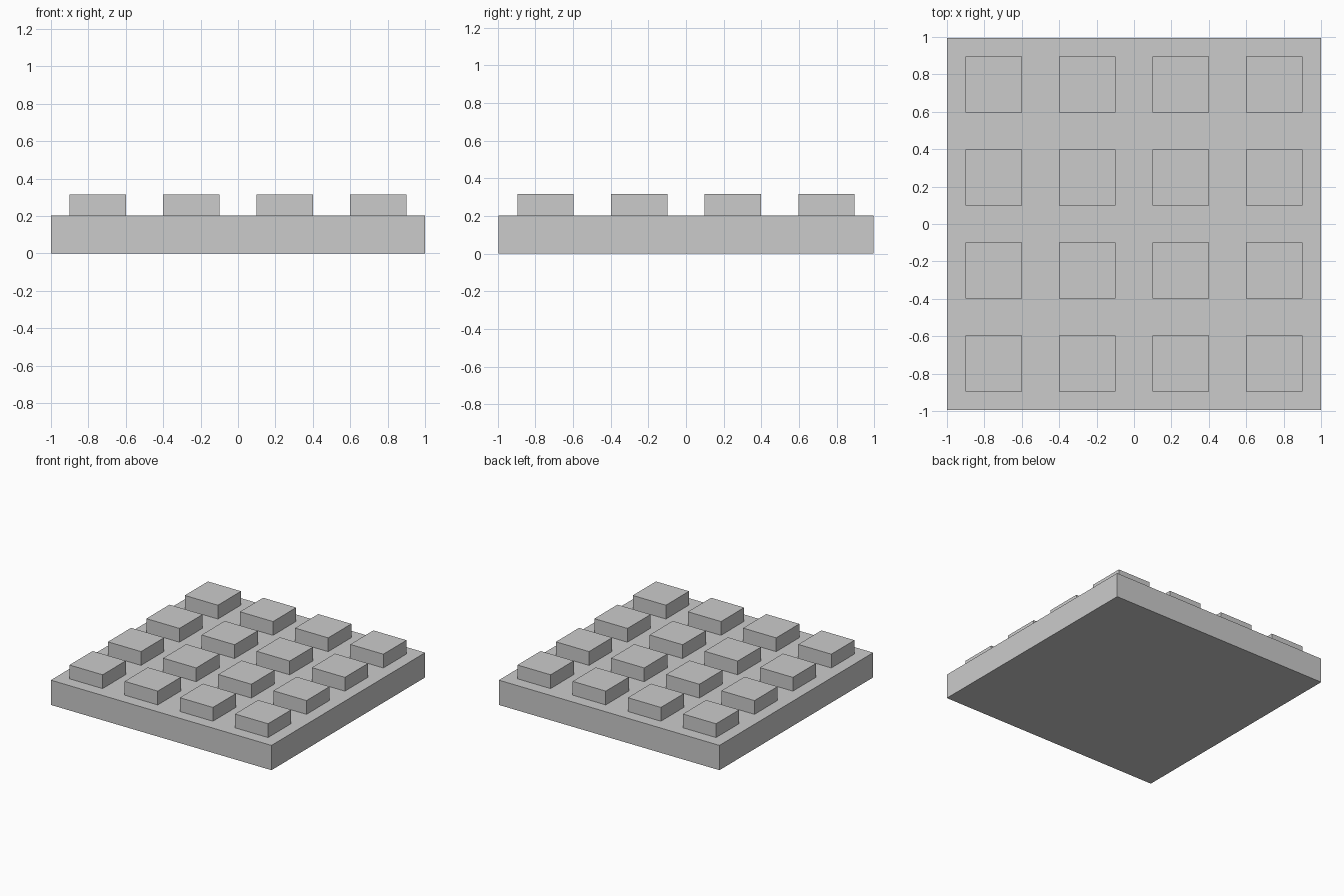
import bpy

if "Cube" in bpy.data.objects:
    bpy.data.objects.remove(bpy.data.objects["Cube"])

W, D = 2.0, 1.99           # plate width and depth
PLATE_H, TOP = 0.203, 0.316
N = 4                      # studs per side


def box(name, centre, size):
    bpy.ops.mesh.primitive_cube_add(size=1, location=centre)
    ob = bpy.context.object
    ob.name = name
    ob.scale = size
    bpy.ops.object.transform_apply(location=False, rotation=False, scale=True)
    return ob


# Base plate
box("base_plate", (0, 0, PLATE_H / 2), (W, D, PLATE_H))

# Grid of square studs
for i in range(N):
    for j in range(N):
        x = (i - (N - 1) / 2) * W / N
        y = (j - (N - 1) / 2) * D / N
        box(f"stud_{i}_{j}", (x, y, (PLATE_H + TOP) / 2),
            (0.3, 0.3, TOP - PLATE_H))
